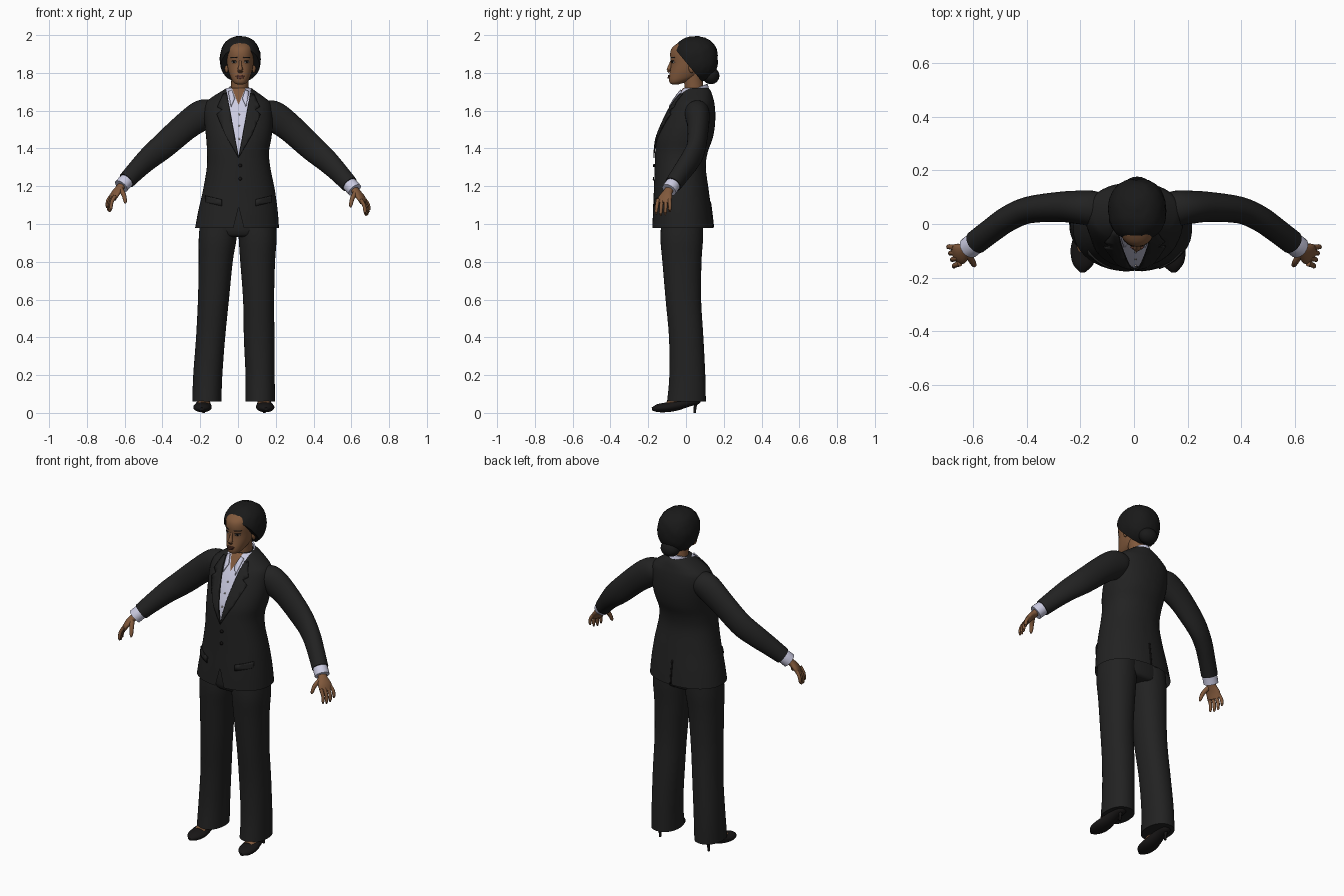
import bpy, bmesh, math, random
from mathutils import Vector
from mathutils.bvhtree import BVHTree

random.seed(4)
cube = bpy.data.objects.get("Cube")
if cube:
    bpy.data.objects.remove(cube)


def material(name, *rgb):
    m = bpy.data.materials.new(name)
    m.use_nodes = True
    m.diffuse_color = (*rgb, 1)
    bsdf = m.node_tree.nodes["Principled BSDF"]
    bsdf.inputs["Base Color"].default_value = (*rgb, 1)
    bsdf.inputs["Roughness"].default_value = 0.7
    return m


suit = material("charcoal_suit", .016, .016, .016)
hair_mat = material("black_hair", .01, .01, .01)
shoe_mat = material("black_leather", .009, .008, .008)
skin = material("brown_skin", .22, .1, .045)
cloth = material("pale_lilac_shirt", .6, .6, .76)
lip_mat = material("dark_lips", .13, .045, .03)
eye_mat = material("eye_white", .5, .45, .4)


def finish(name, bm, mats, angle=50):
    mesh = bpy.data.meshes.new(name)
    bm.to_mesh(mesh)
    bm.free()
    ob = bpy.data.objects.new(name, mesh)
    bpy.context.collection.objects.link(ob)
    for m in mats:
        mesh.materials.append(m)
    bpy.ops.object.select_all(action='DESELECT')
    ob.select_set(True)
    bpy.context.view_layer.objects.active = ob
    bpy.ops.object.shade_smooth_by_angle(angle=math.radians(angle))
    return ob


def smooth(rows, steps=4):
    """Catmull-Rom interpolation between rows of numbers."""
    out = []
    for i in range(len(rows) - 1):
        a, b, c, d = (rows[max(0, min(len(rows) - 1, i + k))] for k in (-1, 0, 1, 2))
        for s in range(steps):
            t = s / steps
            out.append([q + .5 * t * (r - p + t * (2 * p - 5 * q + 4 * r - w + t * (3 * (q - r) + w - p)))
                        for p, q, r, w in zip(a, b, c, d)])
    return out + [list(rows[-1])]


def loft(rings, caps=True):
    bm = bmesh.new()
    loops = [[bm.verts.new(p) for p in ring] for ring in rings]
    n = len(loops[0])
    for a, b in zip(loops, loops[1:]):
        for i in range(n):
            bm.faces.new((a[i], a[(i + 1) % n], b[(i + 1) % n], b[i]))
    if caps:
        bm.faces.new(loops[0])
        bm.faces.new(loops[-1])
    bmesh.ops.recalc_face_normals(bm, faces=bm.faces)
    return bm


def oval(c, u, v, n, power=1):
    def soft(q):
        return math.copysign(abs(q) ** power, q)
    return [c + u * soft(math.cos(k * math.tau / n)) + v * soft(math.sin(k * math.tau / n)) for k in range(n)]


def body(rows, n=40, power=.92, caps=True):
    """Stack of level ovals: height, centre x, half width, front y, back y."""
    return loft([oval(Vector((cx, (f + b) / 2, z)), Vector((w, 0, 0)), Vector((0, (b - f) / 2, 0)), n, power)
                 for z, cx, w, f, b in smooth(rows)], caps)


def tube(name, rows, mat, n=20):
    """Swept ovals: x, y, z, half breadth, half height."""
    rows = smooth(rows)
    pts = [Vector(r[:3]) for r in rows]
    rings = []
    for i, r in enumerate(rows):
        t = (pts[min(i + 1, len(pts) - 1)] - pts[max(i - 1, 0)]).normalized()
        u = t.cross(Vector((.01, .02, 1))).normalized()
        rings.append(oval(pts[i], u * max(r[3], .002), u.cross(t) * max(r[4], .002), n))
    return finish(name, loft(rings), [mat])


def ball(name, loc, size, mat):
    bm = bmesh.new()
    bmesh.ops.create_uvsphere(bm, u_segments=20, v_segments=12, radius=1)
    for v in bm.verts:
        v.co = Vector(loc) + Vector(a * b for a, b in zip(v.co, size))
    return finish(name, bm, [mat])


def surface(ob):
    return BVHTree.FromPolygons([v.co for v in ob.data.vertices], [p.vertices for p in ob.data.polygons])


def cut(bm, point, normal, **kw):
    return bmesh.ops.bisect_plane(bm, geom=bm.verts[:] + bm.edges[:] + bm.faces[:],
                                  plane_co=point, plane_no=normal, **kw)


def plate(name, outline, tree, mat, lift=.005, cell=.02, side=-1):
    """Flat outline in x and z laid on a surface as a thin sheet."""
    bm = bmesh.new()
    bm.faces.new([bm.verts.new((x, 0, z)) for x, z in outline])
    for axis in (0, 2):
        vals = [v.co[axis] for v in bm.verts]
        normal = Vector((axis == 0, 0, axis == 2))
        for k in range(1, int((max(vals) - min(vals)) / cell) + 1):
            cut(bm, normal * (min(vals) + k * cell), normal)
    for v in bm.verts:
        hit = tree.ray_cast(Vector((v.co.x, side, v.co.z)), Vector((0, -side, 0)))[0]
        v.co.y = (hit.y if hit else 0) + side * lift
    ob = finish(name, bm, [mat])
    sol = ob.modifiers.new("thickness", 'SOLIDIFY')
    sol.thickness, sol.offset = .006, 0
    return ob


def spot(x, z, w, h, n=14):
    return [(x + w * math.cos(k * math.tau / n), z + h * math.sin(k * math.tau / n)) for k in range(n)]


# Jacket with shirt front and open neck
bm = body([(.98, -.005, .222, -.178, .145), (1.07, 0, .21, -.175, .135), (1.18, .005, .19, -.17, .12),
           (1.3, .003, .168, -.166, .105), (1.38, 0, .164, -.163, .115), (1.45, .004, .172, -.155, .14),
           (1.52, .004, .18, -.13, .153), (1.59, 0, .182, -.098, .155), (1.64, 0, .172, -.07, .15),
           (1.67, 0, .14, -.05, .143), (1.7, .003, .095, -.03, .133), (1.72, .005, .065, -.015, .12)], n=48)
bmesh.ops.delete(bm, geom=[f for f in bm.faces if len(f.verts) > 4 and f.calc_center_median().z < 1], context='FACES')
wedges = [(1.36, .185, 1), (1.63, .4, 1), (1.09, .25, -1)]


def inside(p, wedge):
    z, slope, up = wedge
    return p.y < .03 and abs(p.x - .003) < (p.z - z) * up * slope


for z, slope, up in wedges:
    for s in (-1, 1):
        cut(bm, (.003, 0, z), (s, 0, -up * slope))
for f in bm.faces:
    c = f.calc_center_median()
    f.material_index = 2 if inside(c, wedges[1]) else 1 if inside(c, wedges[0]) else 0
bmesh.ops.delete(bm, geom=[f for f in bm.faces if inside(f.calc_center_median(), wedges[2])], context='FACES')
jacket = finish("jacket", bm, [suit, cloth, skin])
torso = surface(jacket)

for s, side in ((1, "left"), (-1, "right")):
    def mirrored(pts):
        return [(.003 + s * x, z) for x, z in pts]
    plate(side + "_lapel", mirrored([(0, 1.35), (.062, 1.69), (.08, 1.69), (.112, 1.62), (.088, 1.605),
                                     (.115, 1.58), (.07, 1.47)]), torso, suit, .006)
    plate(side + "_pocket_flap", mirrored([(.09, 1.13), (.175, 1.15), (.175, 1.115), (.09, 1.095)]), torso, suit)
    plate(side + "_shirt_collar_point", mirrored([(.02, 1.665), (.035, 1.71), (.055, 1.7), (.04, 1.62)]),
          torso, cloth, .009)
for z in (1.24, 1.31):
    plate("jacket_button", spot(.012, z, .009, .009), torso, shoe_mat)
for z in (1.45, 1.52, 1.58):
    plate("shirt_button", spot(.006, z, .004, .004), torso, eye_mat, .001)
plate("back_vent", [(-.004, .985), (-.004, 1.12), (.004, 1.12), (.004, .985)], torso, shoe_mat, .001, side=1)

# Shirt collar band, open at the throat
bm = bmesh.new()
grid = []
for k in range(29):
    a = math.radians(32 + k * 296 / 28)
    c = math.cos(a)
    grid.append([bm.verts.new((.006 + w * math.sin(a), .035 - d * c, z - .03 * c))
                 for w, d, z in ((.066, .09, 1.675), (.06, .08, 1.71), (.054, .07, 1.71), (.052, .066, 1.66))])
for a, b in zip(grid, grid[1:]):
    for i in range(3):
        bm.faces.new((a[i], b[i], b[i + 1], a[i + 1]))
finish("shirt_collar", bm, [cloth])

# Trousers
finish("trouser_hips", body([(.93, 0, .1, -.1, .07), (.97, 0, .19, -.13, .09), (1.2, 0, .15, -.12, .08)]), [suit])
left_rows = [(.06, .118, .078, -.1, .105), (.2, .117, .077, -.088, .102), (.4, .112, .081, -.09, .092),
             (.6, .109, .082, -.108, .08), (.8, .104, .092, -.125, .082), (.92, .104, .1, -.135, .09),
             (1.02, .1, .1, -.13, .09)]
right_rows = [(.06, -.165, .077, -.1, .105), (.2, -.16, .077, -.088, .102), (.4, -.145, .077, -.09, .092),
              (.6, -.13, .082, -.108, .08), (.8, -.118, .09, -.125, .082), (.92, -.108, .1, -.135, .09),
              (1.02, -.1, .1, -.13, .09)]
finish("left_trouser_leg", body(left_rows), [suit])
finish("right_trouser_leg", body(right_rows), [suit])

# Feet and heeled shoes
for s, cx, side in ((1, .138, "left"), (-1, -.182, "right")):
    tube(side + "_shoe", [(cx - s * y * .06, y, z, w, h) for y, z, w, h in (
        (.075, .075, .01, .01), (.06, .07, .03, .024), (.01, .058, .034, .026), (-.05, .04, .042, .028),
        (-.1, .03, .049, .026), (-.15, .025, .038, .021), (-.18, .02, .01, .008))], shoe_mat)
    tube(side + "_foot", [(cx - s * .01, .03, .15, .03, .03), (cx, 0, .095, .033, .03),
                          (cx, -.05, .065, .035, .022), (cx, -.1, .045, .03, .014)], skin)
    tube(side + "_heel", [(cx, .055, .07, .02, .016), (cx, .049, .035, .008, .008), (cx, .046, 0, .007, .007)],
         shoe_mat, 12)

# Arms, cuffs and hands
for s, dz, side in ((1, 0, "left"), (-1, .02, "right")):
    def arm(rows, drop=1):
        return [(s * x, y, z + dz * drop * min(1, x / .6), a, b) for x, y, z, a, b in rows]
    tube(side + "_sleeve", arm([(.1, .055, 1.61, .05, .04), (.15, .058, 1.59, .065, .07),
                                (.2, .062, 1.565, .063, .08), (.28, .064, 1.505, .056, .074),
                                (.395, .052, 1.4, .05, .069), (.47, .02, 1.335, .048, .062),
                                (.53, -.022, 1.275, .046, .054), (.59, -.068, 1.21, .045, .046)]), suit, 28)
    tube(side + "_cuff", arm([(.575, -.057, 1.225, .038, .038), (.6, -.076, 1.2, .041, .04),
                              (.618, -.09, 1.18, .041, .04)]), cloth)
    tube(side + "_palm", arm([(.595, -.072, 1.205, .024, .02), (.625, -.095, 1.172, .026, .019),
                              (.65, -.11, 1.14, .04, .017), (.665, -.118, 1.11, .036, .013)]), skin)
    for k, finger in enumerate(("index", "middle", "ring", "little")):
        y, long = -.148 + k * .02, (.95, 1.05, 1, .8)[k]
        x = .65 + k * .007
        tube(side + "_" + finger + "_finger", arm([
            (x, y, 1.13, .01, .01), (x + .018, y - .006 + k * .003, 1.13 - .035 * long, .0095, .0095),
            (x + .022, y - .01 + k * .004, 1.13 - .07 * long, .008, .008),
            (x + .02, y - .01 + k * .004, 1.13 - .083 * long, .003, .003)]), skin, 10)
    tube(side + "_thumb", arm([(.622, -.11, 1.165, .014, .014), (.605, -.138, 1.135, .012, .012),
                               (.597, -.153, 1.1, .009, .009), (.597, -.156, 1.088, .003, .003)]), skin, 10)

# Neck and head
cx = .012
tube("neck", [(.006, .055, 1.62, .05, .05), (.008, .045, 1.7, .046, .05), (cx, .035, 1.8, .046, .05)], skin)
head = finish("head", body([(1.738, cx, .012, -.07, -.045), (1.745, cx, .03, -.084, -.02), (1.76, cx, .043, -.09, .02),
                            (1.78, cx, .053, -.09, .06), (1.81, cx, .063, -.084, .085), (1.85, cx, .07, -.079, .11),
                            (1.9, cx, .073, -.084, .12), (1.935, cx, .068, -.072, .11), (1.965, cx, .048, -.03, .08),
                            (1.975, cx, .02, 0, .04)]), [skin])
face = surface(head)
tube("nose", [(cx, -.073, 1.865, .007, .008), (cx, -.084, 1.84, .008, .009), (cx, -.091, 1.815, .015, .011),
              (cx, -.086, 1.803, .012, .006)], skin, 14)
plate("upper_lip", spot(cx, 1.783, .024, .005), face, lip_mat, .003, .008)
plate("lower_lip", spot(cx, 1.774, .019, .005), face, lip_mat, .004, .008)
for s, side in ((1, "left"), (-1, "right")):
    x = cx + s * .033
    plate(side + "_eye", spot(x, 1.857, .013, .005), face, eye_mat, -.001, .008)
    plate(side + "_iris", spot(x, 1.857, .005, .005), face, shoe_mat, 0, .008)
    plate(side + "_eyelid", spot(x, 1.863, .015, .002), face, shoe_mat, 0, .008)
    plate(side + "_eyebrow", spot(x, 1.882, .019, .003), face, hair_mat, -.001, .008)
    ball(side + "_ear", (cx + s * .072, .03, 1.83), (.011, .017, .03), skin)

# Swept-back hair, cut along the hairline, with a low bun
bm = bmesh.new()
bmesh.ops.create_icosphere(bm, subdivisions=4, radius=1)
for v in bm.verts:
    p = [math.copysign(abs(q) ** .88, q) * random.uniform(.975, 1.015) for q in v.co]
    v.co = (cx + .108 * p[0], .05 + .12 * p[1], 1.873 + .122 * p[2])
line = cut(bm, (0, -.07, 1.94), (0, -.15, -.125), clear_outer=True)
bmesh.ops.holes_fill(bm, edges=[e for e in bm.edges if e.is_boundary])
finish("hair", bm, [hair_mat])
ball("hair_bun", (cx, .132, 1.785), (.055, .045, .045), hair_mat)
